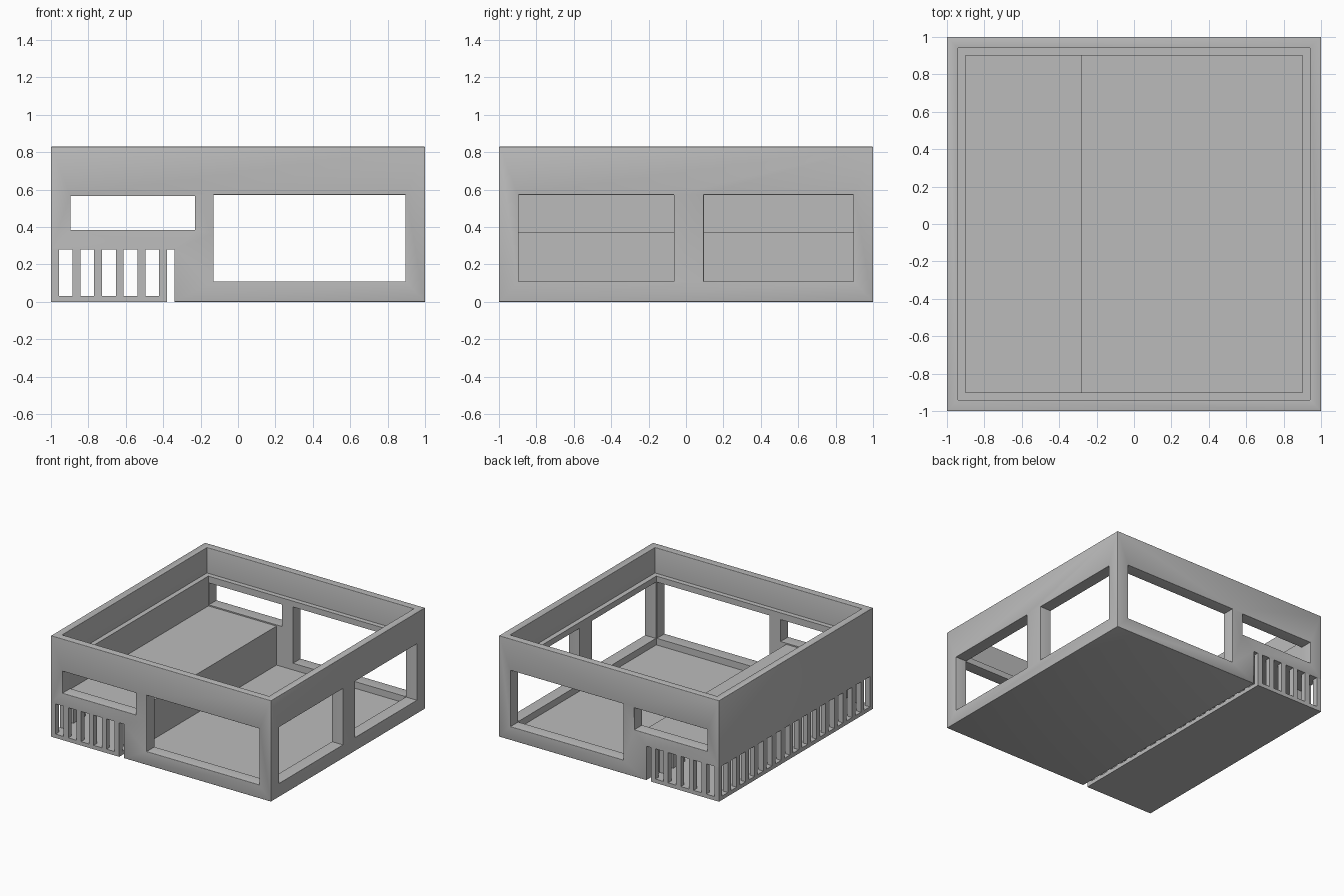
import bpy, bmesh

cube = bpy.data.objects.get("Cube")
if cube:
    bpy.data.objects.remove(cube, do_unlink=True)

GREY = (0.5, 0.5, 0.5, 1)
mat = bpy.data.materials.new("plain grey")
mat.use_nodes = True
mat.diffuse_color = GREY
mat.node_tree.nodes["Principled BSDF"].inputs["Base Color"].default_value = GREY

TOP, DECK, UNDER, STEP, LIP = 0.83, 0.375, 0.28, -0.34, 0.62
BAR, FENCE_EDGE, PLATE = 0.042, -0.38, 0.032


def add_object(name, bm):
    bmesh.ops.recalc_face_normals(bm, faces=bm.faces[:])
    mesh = bpy.data.meshes.new(name)
    bm.to_mesh(mesh)
    bm.free()
    mesh.materials.append(mat)
    obj = bpy.data.objects.new(name, mesh)
    bpy.context.collection.objects.link(obj)
    return obj


def extrude_profile(name, points, y0, y1):
    """Extrude an x-z outline along y."""
    bm = bmesh.new()
    face = bm.faces.new([bm.verts.new((x, y0, z)) for x, z in points])
    ext = bmesh.ops.extrude_face_region(bm, geom=[face])["geom"]
    bmesh.ops.translate(bm, vec=(0, y1 - y0, 0),
                        verts=[v for v in ext if isinstance(v, bmesh.types.BMVert)])
    return add_object(name, bm)


def box(name, x0, x1, y0, y1, z0, z1):
    return extrude_profile(name, [(x0, z0), (x1, z0), (x1, z1), (x0, z1)], y0, y1)


# Solid body with the raised, overhanging side
body = extrude_profile("walls_and_floor", [(-1, TOP), (-1, UNDER), (STEP, UNDER),
                                           (STEP, 0), (1, 0), (1, TOP)], -1, 1)

# Room, roof recess and window openings
cutters = [
    extrude_profile("room_cutter", [(-0.9, 0.7), (-0.9, DECK), (-0.28, DECK),
                                    (-0.28, 0.055), (0.9, 0.055), (0.9, 0.7)], -0.9, 0.9),
    box("roof_recess_cutter", -0.94, 0.94, -0.94, 0.94, LIP, 1),
    box("wide_window_cutter", -0.13, 0.895, -1.2, 1.2, 0.11, 0.572),
    box("narrow_window_cutter", -0.895, -0.23, -1.2, 1.2, 0.385, 0.565),
    box("side_window_front_cutter", 0.7, 1.2, -0.895, -0.065, 0.11, 0.572),
    box("side_window_back_cutter", 0.7, 1.2, 0.095, 0.895, 0.11, 0.572),
]
for c in cutters:
    c.hide_render = True
    mod = body.modifiers.new(c.name, "BOOLEAN")
    mod.operation, mod.solver, mod.object = "DIFFERENCE", "EXACT", c

bm = bmesh.new()
bm.from_object(body, bpy.context.evaluated_depsgraph_get())
body.modifiers.clear()
for c in cutters:
    bpy.data.objects.remove(c, do_unlink=True)
bmesh.ops.remove_doubles(bm, verts=bm.verts[:], dist=0.0005)
bmesh.ops.dissolve_limit(bm, angle_limit=0.02, verts=bm.verts[:], edges=bm.edges[:])


# Round the edges that lie on the outer faces
def is_outer(edge):
    a, b = (v.co for v in edge.verts)
    if len(edge.link_faces) != 2 or edge.calc_face_angle_signed() < 0.5:
        return False
    if abs(a.z - UNDER) < 0.01 and abs(b.z - UNDER) < 0.01:
        return False
    planes = [(0, 1), (0, -1), (1, 1), (1, -1), (2, 0), (2, TOP)]
    return any(abs(a[i] - d) < 0.001 and abs(b[i] - d) < 0.001 for i, d in planes)


bmesh.ops.bevel(bm, geom=[e for e in bm.edges if is_outer(e)], offset=0.017,
                segments=3, profile=0.5, affect="EDGES", clamp_overlap=True)
bm.to_mesh(body.data)
bm.free()

# Base plate below the raised side
box("fence_base", -1, FENCE_EDGE, -1, 1, 0, PLATE)


# Bars round all four sides of the base plate
def bar_row(name, start, end, count):
    bm = bmesh.new()
    for i in range(count):
        t = i / (count - 1)
        x, y = (s + (e - s) * t for s, e in zip(start, end))
        verts = bmesh.ops.create_cube(bm, size=1)["verts"]
        bmesh.ops.scale(bm, vec=(BAR, BAR, UNDER - PLATE), verts=verts)
        bmesh.ops.translate(bm, vec=(x, y, (UNDER + PLATE) / 2), verts=verts)
    return add_object(name, bm)


out, inn = -1 + BAR / 2, FENCE_EDGE - BAR / 2
gap = (inn - out) / 5
bar_row("left_outer_bars", (out, out), (out, -out), 18)
bar_row("left_inner_bars", (inn, out), (inn, -out), 18)
bar_row("front_bars", (out + gap, out), (inn - gap, out), 4)
bar_row("back_bars", (out + gap, -out), (inn - gap, -out), 4)

# Smooth shading on the rounded edges only
bpy.ops.object.select_all(action="DESELECT")
body.select_set(True)
bpy.context.view_layer.objects.active = body
bpy.ops.object.shade_smooth_by_angle(angle=0.7)
